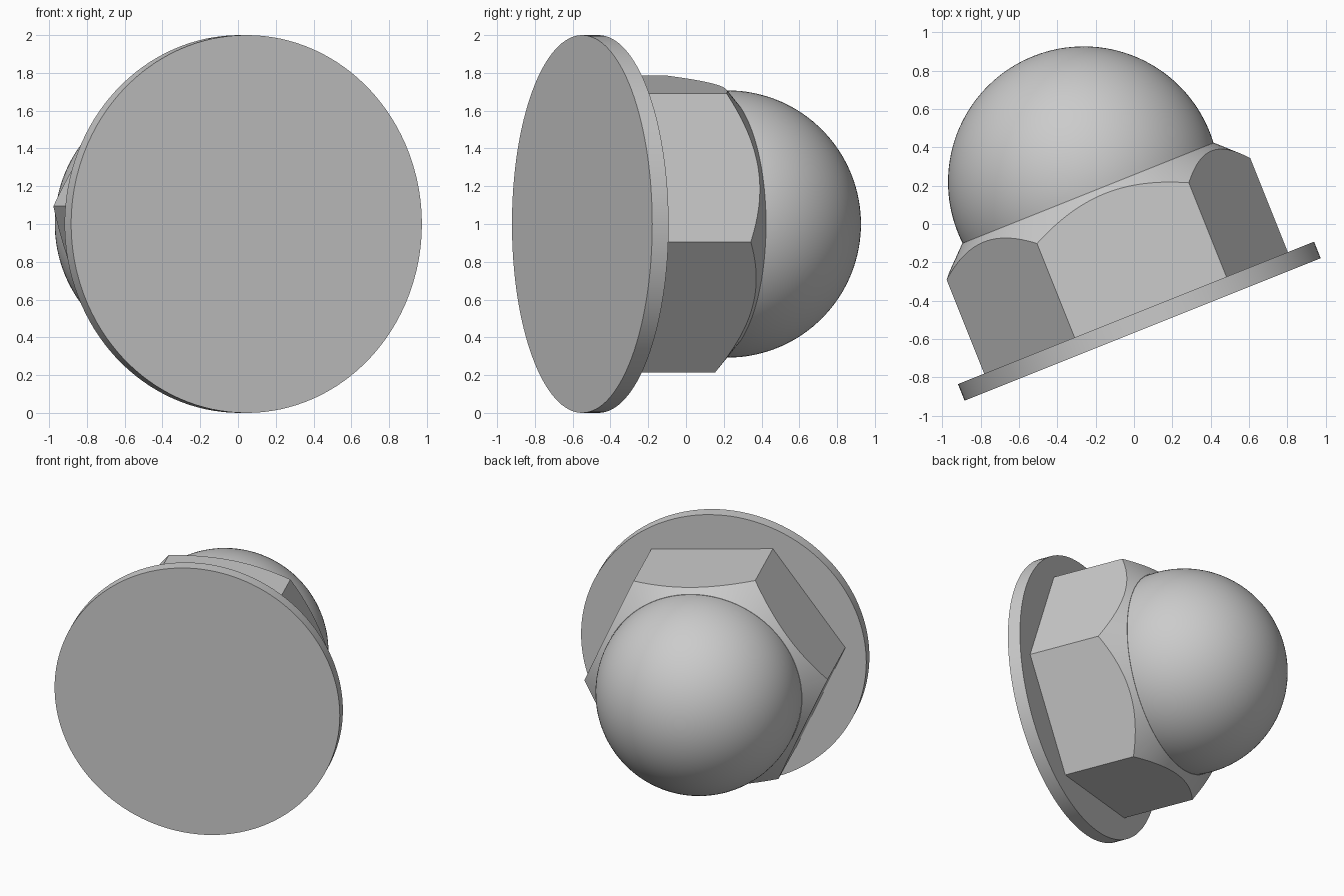
import bpy, bmesh, math
from mathutils import Matrix, Vector

cube = bpy.data.objects.get("Cube")
if cube:
    bpy.data.objects.remove(cube, do_unlink=True)

# Sizes, measured along the nut's own axis from the flange face
FLANGE_R, FLANGE_T = 1.0, 0.093
HEX_R, HEX_TOP = 0.858, 0.766
DOME_R, DOME_CENTRE = 0.7075, 0.828
RIM_R = 0.707
SEGMENTS = 128

# The nut lies on its side, turned about the vertical
PLACE = (Matrix.Translation((0.045, -0.55, 1.0))
         @ Matrix.Rotation(math.radians(21.8), 4, 'Z')
         @ Matrix.Rotation(math.radians(-90), 4, 'X'))

steel = bpy.data.materials.new("grey_steel")
steel.use_nodes = True
colour = (0.6, 0.6, 0.6, 1.0)
steel.diffuse_color = colour
steel.node_tree.nodes["Principled BSDF"].inputs["Base Color"].default_value = colour


def make_object(name, bm):
    mesh = bpy.data.meshes.new(name)
    bm.to_mesh(mesh)
    bm.free()
    mesh.materials.append(steel)
    obj = bpy.data.objects.new(name, mesh)
    obj.matrix_world = PLACE
    bpy.context.collection.objects.link(obj)
    return obj


def frustum(name, sides, r1, r2, low, high, turn=0.0):
    bm = bmesh.new()
    matrix = (Matrix.Translation((0, 0, (low + high) / 2))
              @ Matrix.Rotation(math.radians(turn), 4, 'Z'))
    bmesh.ops.create_cone(bm, cap_ends=True, segments=sides, radius1=r1,
                          radius2=r2, depth=high - low, matrix=matrix)
    return make_object(name, bm)


def activate(obj):
    bpy.ops.object.select_all(action='DESELECT')
    obj.select_set(True)
    bpy.context.view_layer.objects.active = obj


# Flange
flange = frustum("flange", SEGMENTS, FLANGE_R, FLANGE_R, 0, FLANGE_T)

# Hexagonal body with its corners turned down by a cone
body = frustum("hex_body", 6, HEX_R, HEX_R, FLANGE_T, HEX_TOP, turn=36.3)
low = FLANGE_T - 0.1
cutter = frustum("chamfer_cutter", SEGMENTS, RIM_R + (HEX_TOP - low) * 1.04,
                 RIM_R, low, HEX_TOP)
cutter.hide_render = True
activate(body)
chamfer = body.modifiers.new("chamfer", 'BOOLEAN')
chamfer.operation = 'INTERSECT'
chamfer.solver = 'EXACT'
chamfer.object = cutter
bpy.ops.object.modifier_apply(modifier=chamfer.name)
bpy.data.objects.remove(cutter, do_unlink=True)

# Dome, cut off where it meets the body
bm = bmesh.new()
bmesh.ops.create_uvsphere(bm, u_segments=SEGMENTS, v_segments=64, radius=DOME_R,
                          matrix=Matrix.Translation((0, 0, DOME_CENTRE)))
bmesh.ops.bisect_plane(bm, geom=bm.verts[:] + bm.edges[:] + bm.faces[:],
                       plane_co=Vector((0, 0, HEX_TOP)),
                       plane_no=Vector((0, 0, 1)), clear_inner=True)
dome = make_object("dome", bm)

for part in (flange, body, dome):
    activate(part)
    bpy.ops.object.shade_smooth_by_angle(angle=math.radians(25))
